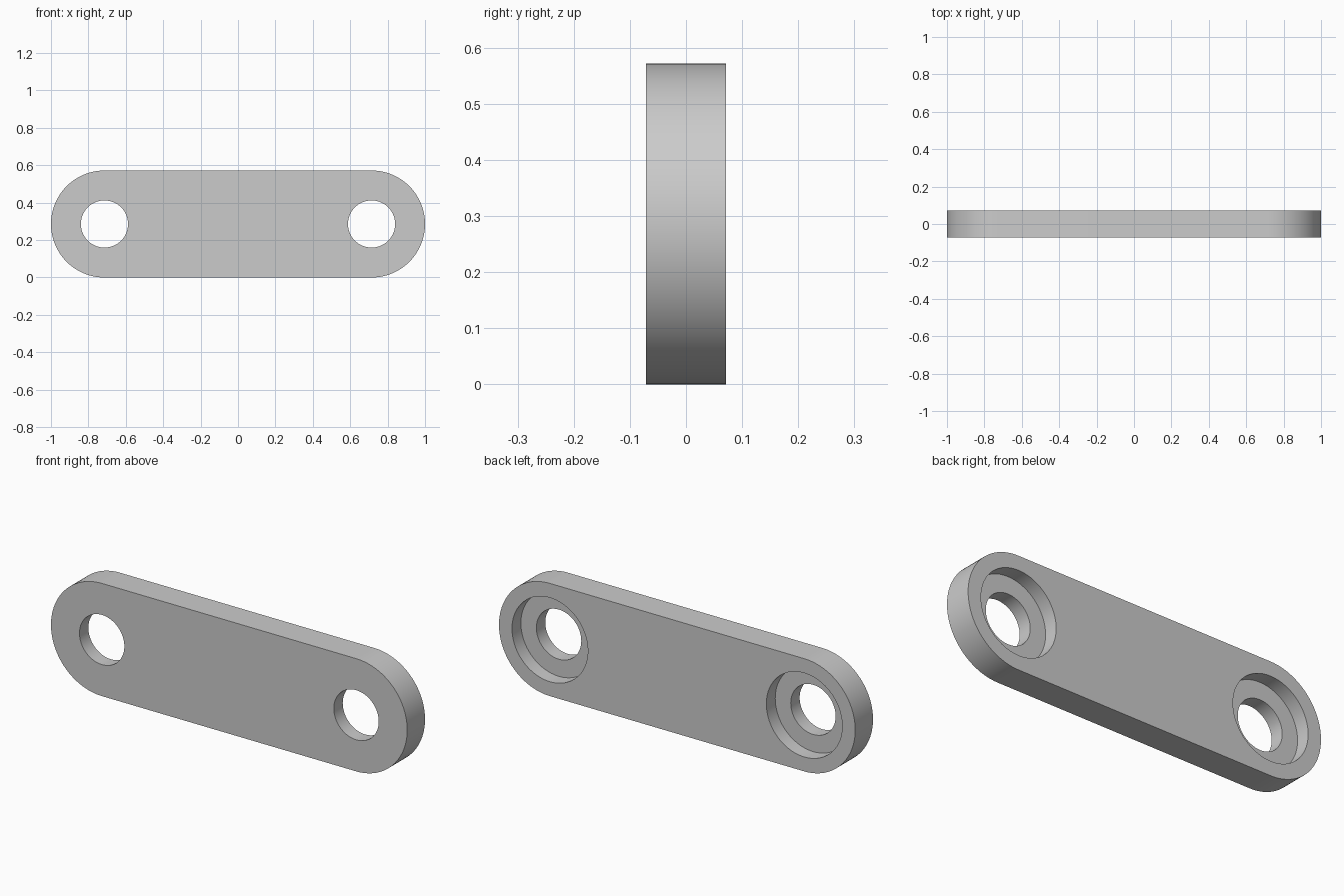
import bpy, bmesh, math

cube = bpy.data.objects.get("Cube")
if cube:
    bpy.data.objects.remove(cube, do_unlink=True)

RADIUS = 0.286            # rounded end radius, half the height
CENTRE = 1 - RADIUS       # distance of each hole from the middle
HALF = 0.0714             # half the thickness
HOLE, BORE = 0.126, 0.213
SEGMENTS = 96

grey = bpy.data.materials.new("plain grey")
grey.use_nodes = True
colour = (0.6, 0.6, 0.6, 1)
grey.diffuse_color = colour
grey.node_tree.nodes["Principled BSDF"].inputs["Base Color"].default_value = colour


def extrude_outline(name, outline, y0, y1):
    """Solid made by sweeping an x, z outline from y0 to y1."""
    bm = bmesh.new()
    face = bm.faces.new([bm.verts.new((x, y0, z)) for x, z in outline])
    swept = bmesh.ops.extrude_face_region(bm, geom=[face])["geom"]
    for v in swept:
        if isinstance(v, bmesh.types.BMVert):
            v.co.y = y1
    bmesh.ops.recalc_face_normals(bm, faces=bm.faces)
    mesh = bpy.data.meshes.new(name)
    bm.to_mesh(mesh)
    bm.free()
    mesh.materials.append(grey)
    obj = bpy.data.objects.new(name, mesh)
    bpy.context.collection.objects.link(obj)
    return obj


def arc(cx, radius, start, sweep, count):
    return [(cx + radius * math.cos(start + sweep * i / count),
             RADIUS + radius * math.sin(start + sweep * i / count))
            for i in range(count + 1)]


def cut_round(body, cx, radius, y0, y1):
    """Cut a round opening through the body between y0 and y1."""
    circle = arc(cx, radius, 0, math.tau, SEGMENTS)[:-1]
    cutter = extrude_outline("cutter", circle, y0, y1)
    cutter.hide_render = True
    mod = body.modifiers.new("opening", 'BOOLEAN')
    mod.operation = 'DIFFERENCE'
    mod.solver = 'EXACT'
    mod.object = cutter
    bpy.ops.object.modifier_apply(modifier=mod.name)
    bpy.data.objects.remove(cutter, do_unlink=True)


# Plate with two half-round ends
ends = (arc(CENTRE, RADIUS, -math.pi / 2, math.pi, SEGMENTS // 2)
        + arc(-CENTRE, RADIUS, math.pi / 2, math.pi, SEGMENTS // 2))
plate = extrude_outline("link_plate", ends, -HALF, HALF)
for o in bpy.context.selected_objects:
    o.select_set(False)
bpy.context.view_layer.objects.active = plate
plate.select_set(True)

# Through holes, with a wider counterbore sunk halfway in from the back
for side in (-1, 1):
    cut_round(plate, side * CENTRE, BORE, 0, 2 * HALF)
    cut_round(plate, side * CENTRE, HOLE, -2 * HALF, 2 * HALF)

bpy.ops.object.shade_smooth_by_angle(angle=math.radians(30))
